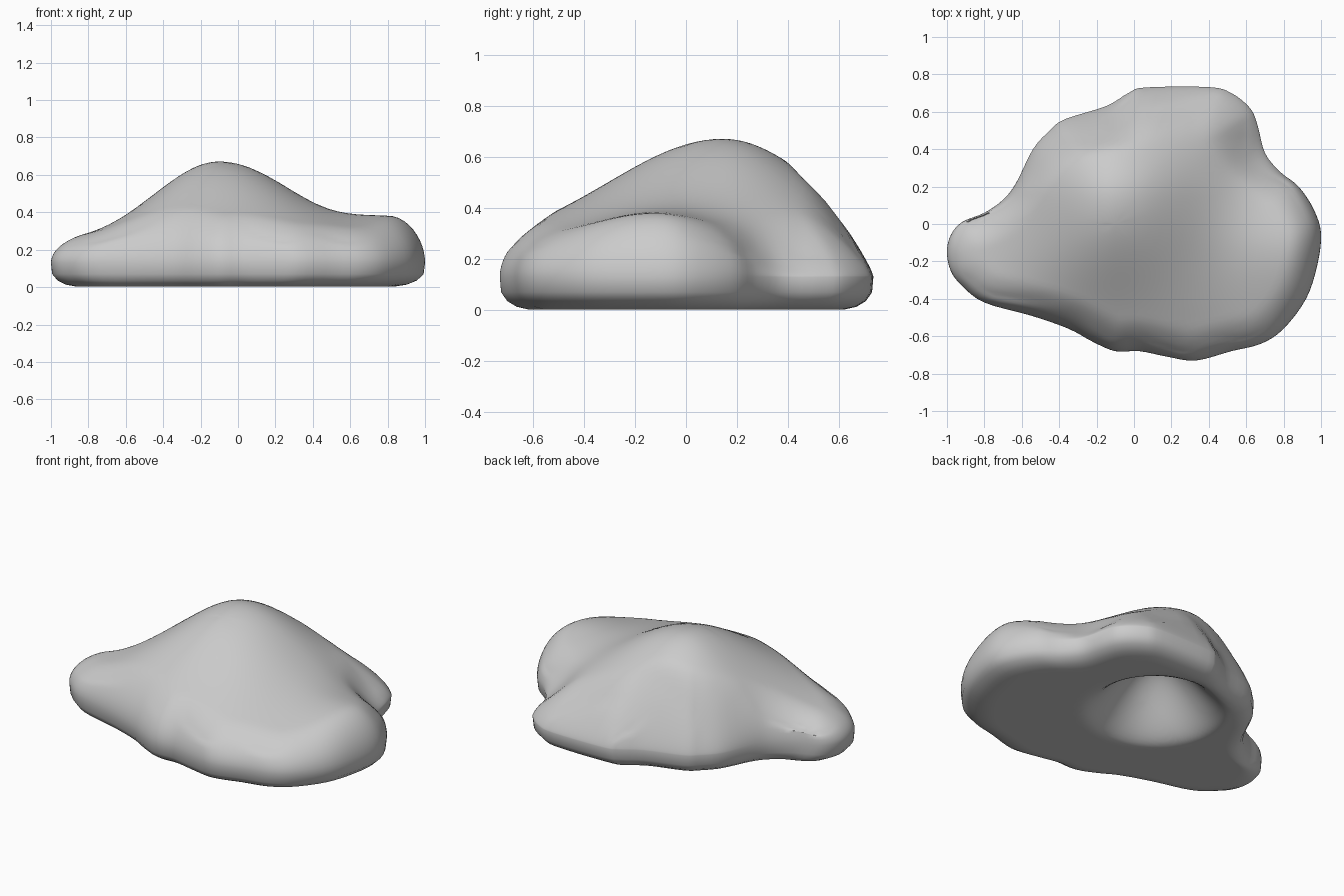
import bpy, bmesh, math
from mathutils import Vector

if "Cube" in bpy.data.objects:
    bpy.data.objects.remove(bpy.data.objects["Cube"])

# Irregular footprint of the mound, seen from above
OUTLINE = [(-1, -.15), (-.98, -.06), (-.92, .01), (-.8, .06), (-.7, .13), (-.63, .22), (-.54, .4),
           (-.45, .5), (-.37, .56), (-.15, .63), (-.03, .7), (.06, .73), (.4, .732), (.52, .7),
           (.62, .62), (.66, .53), (.7, .38), (.78, .28), (.88, .2), (.96, .08), (1, -.05),
           (.98, -.22), (.92, -.4), (.8, -.56), (.68, -.64), (.52, -.68), (.33, -.73), (.18, -.71),
           (.03, -.68), (-.1, -.68), (-.22, -.63), (-.35, -.56), (-.55, -.49), (-.8, -.42),
           (-.92, -.33), (-.98, -.25)]
CENTRE = Vector((-.1, .0))
STEPS = 4


def smooth_loop(points):
    """Closed Catmull-Rom curve through the points."""
    pts = [Vector(p) for p in points]
    n, out = len(pts), []
    for i in range(n):
        a, b, c, d = (pts[(i + k) % n] for k in (-1, 0, 1, 2))
        for s in range(STEPS):
            t = s / STEPS
            out.append(.5 * (2 * b + (c - a) * t + (2 * a - 5 * b + 4 * c - d) * t * t
                             + (3 * b - a - 3 * c + d) * t ** 3))
    return out


def bump(p, x, y, left, right, front, back):
    dx, dy = p.x - x, p.y - y
    sx, sy = (left if dx < 0 else right), (front if dy < 0 else back)
    return math.exp(-.5 * ((dx / sx) ** 2 + (dy / sy) ** 2))


def top_height(p):
    """Main peak, right shoulder, filled front and back notch, rounded down to the rim."""
    h = (.245 + .425 * bump(p, -.1, .15, .335, .40, .43, .36)
         + .11 * bump(p, .87, -.13, .25, .25, .26, .22)
         + .04 * bump(p, .32, -.42, .25, .25, .2, .25)
         + .03 * bump(p, -.48, -.25, .2, .2, .2, .2)
         - .07 * bump(p, .70, .38, .14, .14, .12, .12))
    d = min((p - q).length for q in loop)
    back = min(1, max(0, (p.y - .2) / .25))
    k = max(0, 1 - d / (.18 + .10 * back))
    return .13 + (h - .13) * (1 - k * k) ** (.5 + .25 * back)


def hollow_height(p):
    """Flat base with a smooth hollow beneath the peak."""
    r = (p - Vector((.0, .18))).length / .42
    return .003 + (.32 * (1 - r * r) ** 2 if r < 1 else 0)


loop = smooth_loop(OUTLINE)
bm = bmesh.new()
n = len(loop)


def ring(scale, height):
    verts = []
    for q in loop:
        p = CENTRE + (q - CENTRE) * scale
        verts.append(bm.verts.new((p.x, p.y, height(p))))
    return verts


# Rings run from the peak, over the rim and back under to the hollow
rings = []
COUNT = 28
for i in range(1, COUNT + 1):
    rings.append(ring(math.sin(i / COUNT * math.pi / 2), top_height))
rings.append(ring(.993, lambda p: .07))
rings.append(ring(.96, lambda p: .035))
rings.append(ring(.91, lambda p: .013))
for i in range(24):
    rings.append(ring(.85 * (1 - i / 24), hollow_height))

for a, b in zip(rings, rings[1:]):
    for i in range(n):
        j = (i + 1) % n
        bm.faces.new((a[i], b[i], b[j], a[j]))

# Close the top and the roof of the hollow
for end, height in ((rings[0], top_height), (rings[-1], hollow_height)):
    c = bm.verts.new((CENTRE.x, CENTRE.y, height(CENTRE)))
    for i in range(n):
        bm.faces.new((c, end[i], end[(i + 1) % n]))
bmesh.ops.recalc_face_normals(bm, faces=bm.faces)

mesh = bpy.data.meshes.new("rock_mound")
bm.to_mesh(mesh)
bm.free()
rock = bpy.data.objects.new("rock_mound", mesh)
bpy.context.collection.objects.link(rock)
bpy.context.view_layer.objects.active = rock
rock.select_set(True)
bpy.ops.object.shade_smooth_by_angle(angle=math.radians(40))
